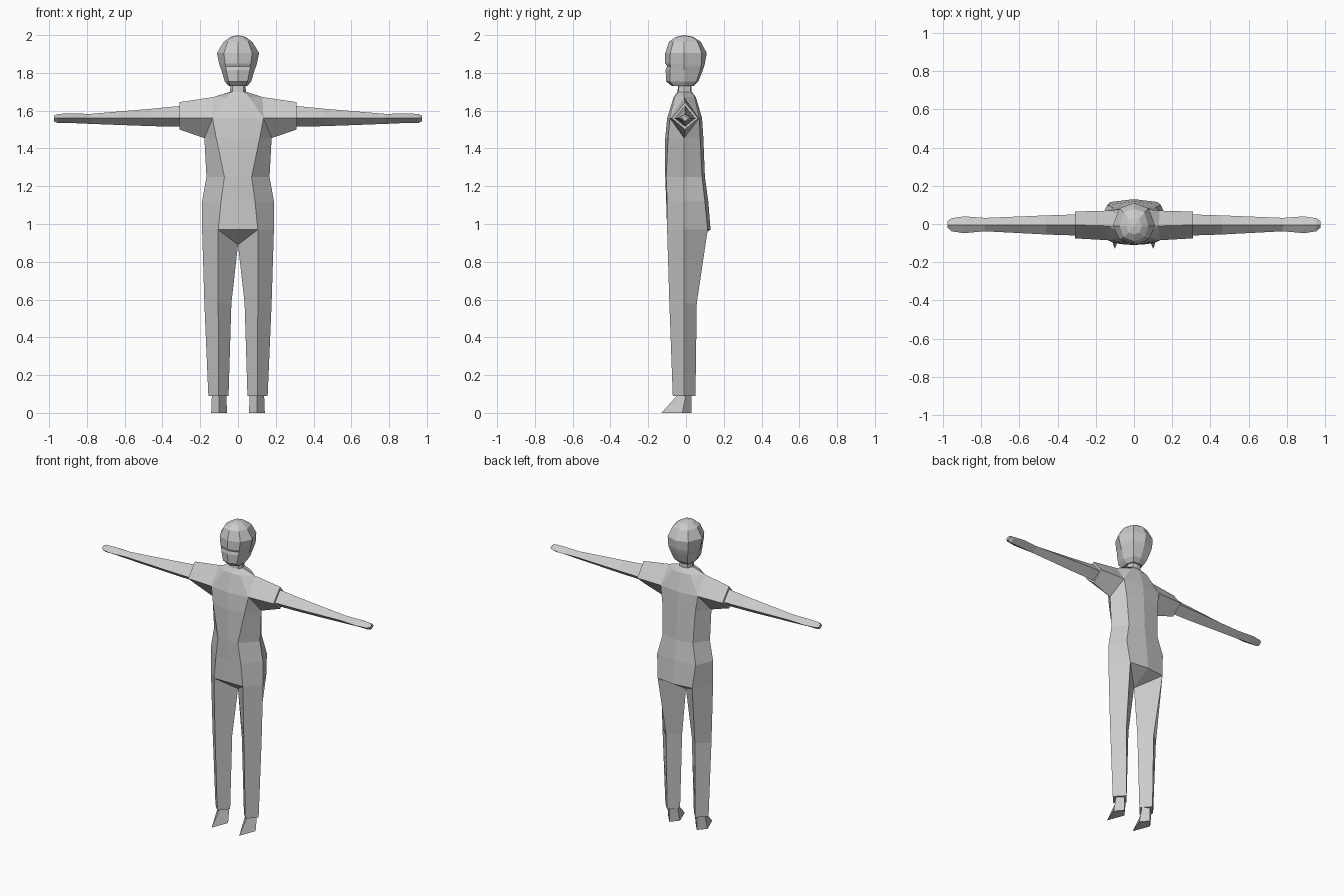
import bpy, bmesh


def build(name, polys, mirror=True):
    """Flat-shaded object from polygons given on the +x side, mirrored across x = 0."""
    bm = bmesh.new()
    for s in ((1, -1) if mirror else (1,)):
        for poly in polys:
            pts = poly if s == 1 else poly[::-1]
            bm.faces.new([bm.verts.new((s * x, y, z)) for x, y, z in pts])
    bmesh.ops.remove_doubles(bm, verts=bm.verts[:], dist=0.0005)
    bmesh.ops.recalc_face_normals(bm, faces=bm.faces[:])
    me = bpy.data.meshes.new(name)
    bm.to_mesh(me)
    bm.free()
    ob = bpy.data.objects.new(name, me)
    bpy.context.collection.objects.link(ob)
    return ob


def strips(rings, closed=True, skip=()):
    """Quads between successive rings; skip holds (row, column) pairs left open."""
    out = []
    n = len(rings[0])
    for r in range(len(rings) - 1):
        for i in range(n if closed else n - 1):
            if (r, i) not in skip:
                j = (i + 1) % n
                a, b = rings[r], rings[r + 1]
                out.append([a[i], a[j], b[j], b[i]])
    return out


def half_ring(z, yf, fx, fy, sx, bx, by, yb):
    """Half cross-section: front centre, front corner, side, back corner, back centre."""
    return [(0, yf, z), (fx, fy, z), (sx, -0.01, z), (bx, by, z), (0, yb, z)]


def diamond_x(x, y0, y1, z0, z1, zc=1.56):
    """Diamond section across an arm: bottom, front, top, back."""
    return [(x, -0.005, z0), (x, y0, zc), (x, -0.005, z1), (x, y1, zc)]


def diamond_z(z, cx, x0, x1, y0, y1, yc=-0.01):
    """Diamond section across a leg: front, outside, back, inside."""
    return [(cx, y0, z), (x1, yc, z), (cx, y1, z), (x0, yc, z)]


# Shirt body with the neck, open at the armholes
T = [half_ring(*r) for r in (
    (0.97, -0.10, 0.105, -0.10, 0.19, 0.125, 0.115, 0.13),
    (1.12, -0.105, 0.09, -0.10, 0.19, 0.14, 0.10, 0.118),
    (1.25, -0.11, 0.072, -0.105, 0.167, 0.11, 0.085, 0.10),
    (1.455, -0.11, 0.115, -0.095, 0.178, 0.12, 0.075, 0.092),
    (1.56, -0.10, 0.135, -0.085, 0.15, 0.135, 0.07, 0.085),
    (1.672, -0.065, 0.06, -0.06, 0.13, 0.06, 0.045, 0.052),
    (1.70, -0.045, 0.03, -0.04, 0.042, 0.03, 0.025, 0.03),
    (1.76, -0.04, 0.028, -0.035, 0.038, 0.028, 0.025, 0.03))]
body = strips(T, closed=False, skip={(3, 1), (3, 2), (4, 1), (4, 2)})
for row in (3, 5):
    for col in (1, 3):
        body.append([T[row][2], T[row][col], T[4][col]])

# Sleeves grow from the armholes and are closed at the cuff
armhole = [T[3][2], T[4][1], T[5][2], T[4][3]]
cuff = diamond_x(0.31, -0.075, 0.065, 1.50, 1.645)
body += strips([armhole, cuff]) + [cuff]
build("shirt", body)

# Arms and hands
A = [diamond_x(*r) for r in (
    (0.305, -0.06, 0.05, 1.515, 1.625),
    (0.46, -0.055, 0.045, 1.518, 1.61),
    (0.78, -0.038, 0.032, 1.53, 1.583),
    (0.89, -0.048, 0.04, 1.535, 1.585),
    (0.955, -0.038, 0.03, 1.535, 1.583),
    (0.975, -0.02, 0.015, 1.545, 1.572))]
build("arms", strips(A) + [A[0], A[-1]])

# Trousers: top ring shares the shirt hem and dips to the crotch
crotch = (0, 0.0, 0.89)
L = [[T[0][1], T[0][2], T[0][3], crotch],
     diamond_z(0.58, 0.105, 0.035, 0.178, -0.088, 0.057),
     diamond_z(0.09, 0.102, 0.05, 0.157, -0.07, 0.05)]
build("trousers", strips(L) + [L[-1], [T[0][0], T[0][1], crotch],
                               [T[0][4], T[0][3], crotch]])

# Feet with pointed toes
F = [diamond_z(0.10, 0.10, 0.062, 0.138, -0.04, 0.03, 0.0),
     diamond_z(0.0, 0.10, 0.058, 0.142, -0.13, 0.03, -0.02)]
build("feet", strips(F) + [F[0], F[1]])

# Head: jaw, notched brow and bulging hair
H = [half_ring(*r) for r in (
    (1.73, -0.075, 0.04, -0.065, 0.05, 0.035, 0.035, 0.04),
    (1.755, -0.105, 0.05, -0.085, 0.07, 0.05, 0.055, 0.065),
    (1.815, -0.108, 0.062, -0.085, 0.088, 0.065, 0.075, 0.09),
    (1.835, -0.10, 0.065, -0.082, 0.096, 0.07, 0.08, 0.096),
    (1.85, -0.11, 0.068, -0.085, 0.10, 0.072, 0.082, 0.10),
    (1.905, -0.11, 0.075, -0.083, 0.112, 0.075, 0.083, 0.11),
    (1.965, -0.09, 0.055, -0.068, 0.075, 0.055, 0.06, 0.078),
    (1.99, -0.055, 0.028, -0.045, 0.04, 0.028, 0.028, 0.04))]
crown = (0, -0.01, 2.0)
head = strips(H, closed=False) + [H[0]]
head += [[H[-1][i], H[-1][i + 1], crown] for i in range(4)]
build("head", head)
